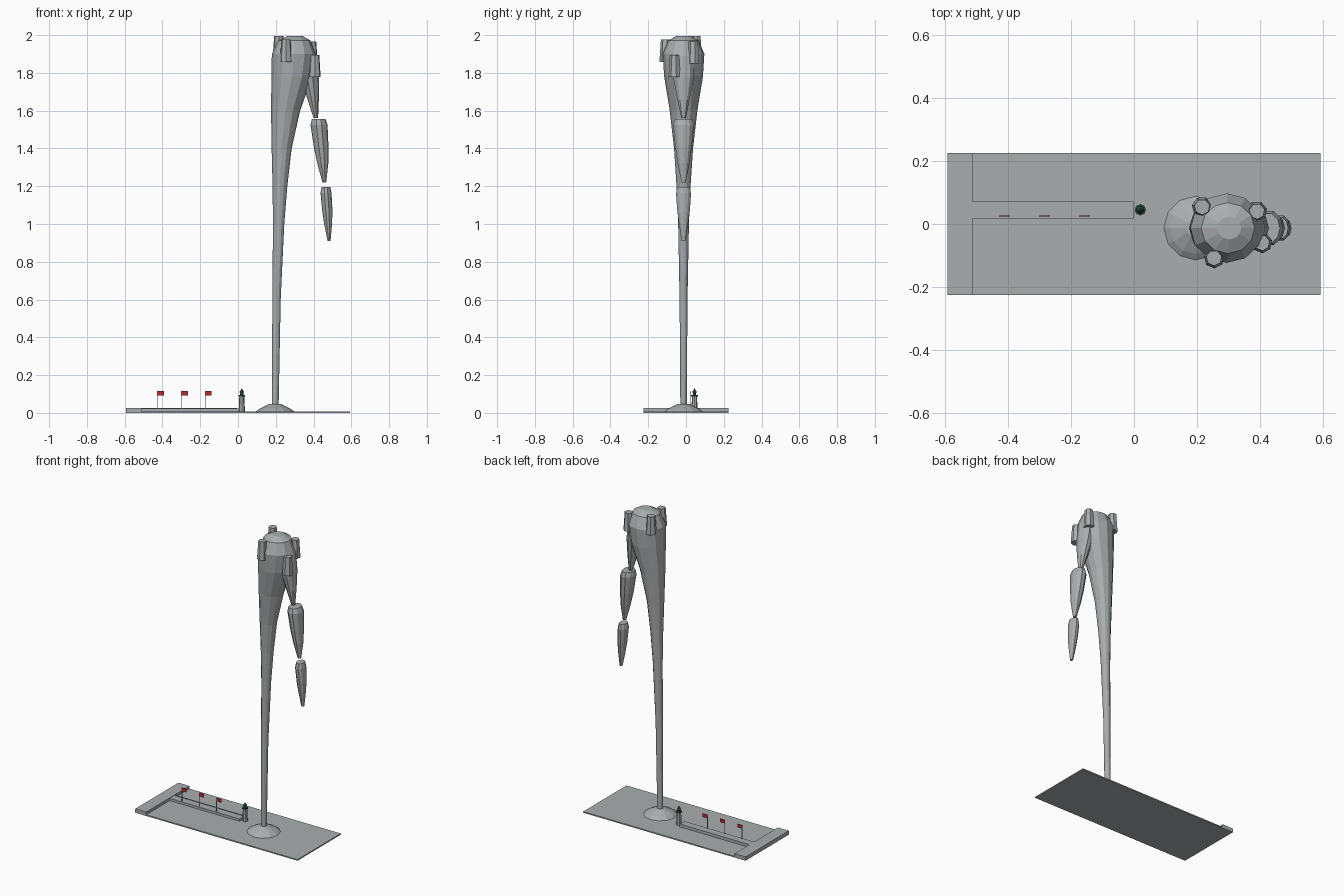
import bpy, bmesh, math

def material(name, rgb):
    m = bpy.data.materials.new(name)
    m.diffuse_color = (*rgb, 1)
    return m

GREY = material("stone grey", (0.40, 0.42, 0.43))
RED = material("flag red", (0.50, 0.02, 0.03))
GREEN = material("dark green", (0.03, 0.10, 0.06))
CY = -0.013  # depth of the big sculpture's axis

def finish(name, bm, mat):
    bmesh.ops.recalc_face_normals(bm, faces=bm.faces)
    me = bpy.data.meshes.new(name)
    bm.to_mesh(me)
    bm.free()
    me.materials.append(mat)
    ob = bpy.data.objects.new(name, me)
    bpy.context.collection.objects.link(ob)
    return ob

def box(name, x0, x1, y0, y1, z0, z1, mat=GREY):
    bm = bmesh.new()
    bmesh.ops.create_cube(bm, size=1)
    for v in bm.verts:
        v.co = ((x0 + x1) / 2 + v.co.x * (x1 - x0),
                (y0 + y1) / 2 + v.co.y * (y1 - y0),
                (z0 + z1) / 2 + v.co.z * (z1 - z0))
    return finish(name, bm, mat)

def loft(name, rings, sides, y=CY, mat=GREY, turn=0.0):
    """Skin horizontal rings given as (x centre, z, x radius, y radius)."""
    bm = bmesh.new()
    loops = []
    for cx, z, rx, ry in rings:
        angles = [2 * math.pi * (i + turn) / sides for i in range(sides)]
        loops.append([bm.verts.new((cx + rx * math.cos(a), y + ry * math.sin(a), z)) for a in angles])
    for lo, hi in zip(loops, loops[1:]):
        for i in range(sides):
            j = (i + 1) % sides
            bm.faces.new((lo[i], lo[j], hi[j], hi[i]))
    bm.faces.new(loops[0][::-1])
    bm.faces.new(loops[-1])
    return finish(name, bm, mat)

# Ground plate, quay and pier
box("ground_plate", -0.592, 0.592, -0.225, 0.225, 0, 0.008)
box("quay", -0.592, -0.512, -0.225, 0.225, 0.006, 0.026)
box("pier", -0.512, -0.002, 0.018, 0.072, 0.006, 0.024)
box("pier_kerb", -0.512, -0.002, 0.066, 0.072, 0.022, 0.027)

# Flags on poles along the front edge of the pier
for i, x in enumerate((-0.427, -0.300, -0.173)):
    box(f"flag_pole_{i + 1}", x - 0.002, x + 0.002, 0.023, 0.027, 0.022, 0.115)
    box(f"flag_{i + 1}", x, x + 0.034, 0.0235, 0.0265, 0.092, 0.115, RED)

# Small lighthouse at the pier end
loft("lighthouse_tower", [(0.02, 0.006, 0.017, 0.017), (0.02, 0.09, 0.013, 0.013)], 8, 0.045)
loft("lighthouse_gallery", [(0.02, 0.088, 0.018, 0.018), (0.02, 0.096, 0.018, 0.018)], 8, 0.045, GREEN)
loft("lighthouse_lamp", [(0.02, 0.096, 0.009, 0.009), (0.02, 0.108, 0.009, 0.009),
                         (0.02, 0.108, 0.013, 0.013), (0.02, 0.128, 0.002, 0.002)], 8, 0.045, GREEN)

# Mound under the column
loft("mound", [(0.196, 0.006, 0.104, 0.104), (0.196, 0.022, 0.082, 0.082),
               (0.196, 0.04, 0.045, 0.045), (0.196, 0.048, 0.03, 0.03)], 12)

# Slender column swelling into a bulb that leans to the right
column = [(0.197, 0.03, 0.018), (0.204, 0.6, 0.022), (0.215, 1.0, 0.030), (0.222, 1.2, 0.039),
          (0.231, 1.4, 0.053), (0.252, 1.6, 0.077), (0.285, 1.78, 0.108), (0.295, 1.90, 0.116),
          (0.298, 1.972, 0.085), (0.302, 1.996, 0.038)]
loft("column", [(x, z, r, r * 0.95) for x, z, r in column], 12)

# Drooping chain of three tapered segments
segments = [
    [(0.412, 1.56, 0.012, 0.012), (0.398, 1.66, 0.030, 0.034), (0.380, 1.78, 0.048, 0.058),
     (0.366, 1.89, 0.050, 0.062), (0.360, 1.94, 0.035, 0.045)],
    [(0.457, 1.22, 0.010, 0.012), (0.449, 1.32, 0.029, 0.033), (0.440, 1.41, 0.039, 0.046),
     (0.429, 1.525, 0.045, 0.057), (0.427, 1.555, 0.036, 0.048)],
    [(0.482, 0.91, 0.008, 0.011), (0.477, 1.0, 0.021, 0.025), (0.473, 1.07, 0.027, 0.035),
     (0.466, 1.165, 0.029, 0.042), (0.466, 1.197, 0.023, 0.034)],
]
for i, rings in enumerate(segments):
    loft(f"hanging_segment_{i + 1}", rings, 10)

# Short tapered tubes clustered around the bulb
tubes = [(0.216, 0.054, 1.995), (0.254, -0.108, 1.976), (0.390, 0.040, 1.967), (0.406, -0.060, 1.895)]
for i, (x, y, top) in enumerate(tubes):
    loft(f"tube_{i + 1}", [(x, top - 0.118, 0.033, 0.033), (x, top, 0.025, 0.025)], 7, y, turn=0.3)
